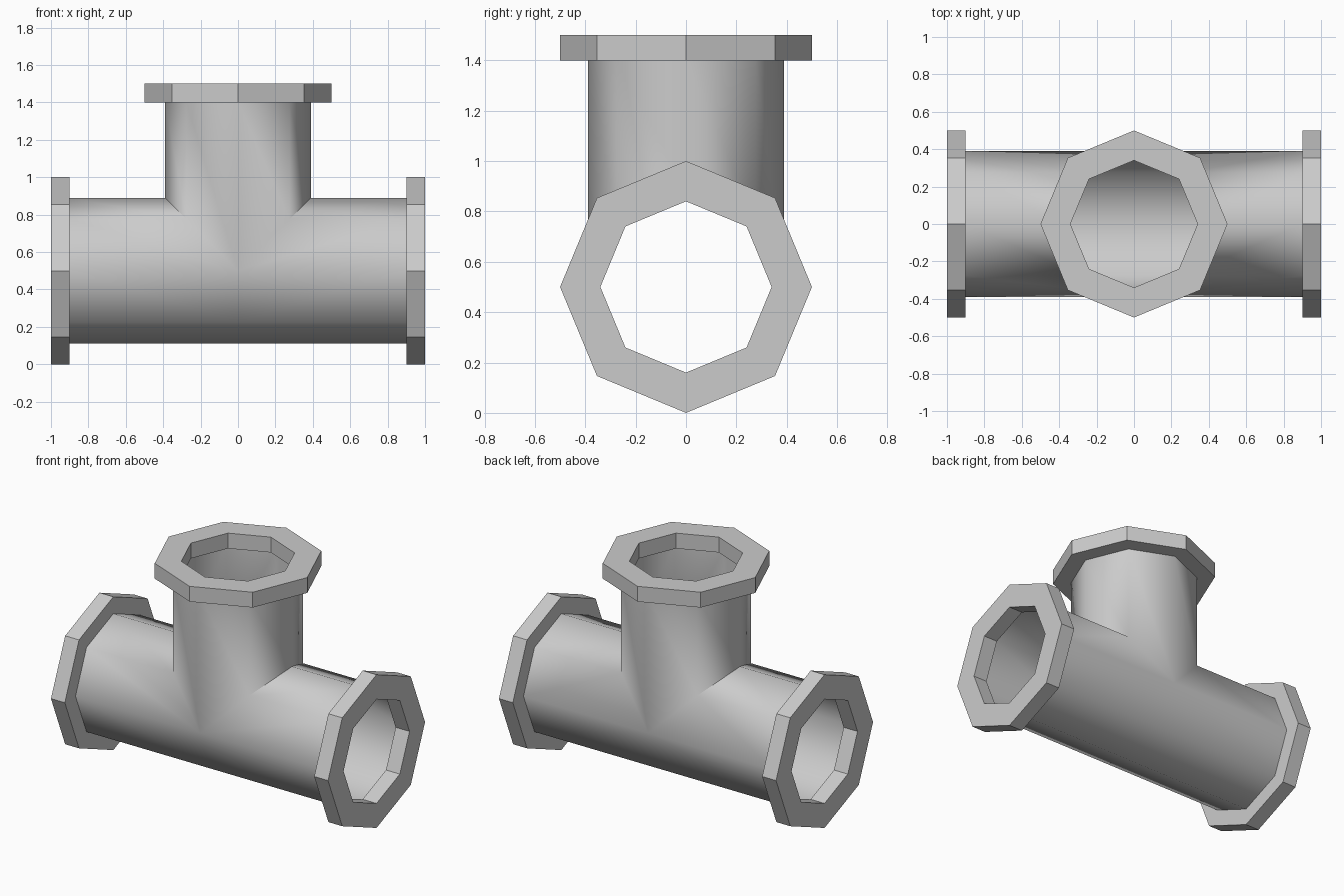
import bpy, bmesh
from math import sin, cos, pi, radians
from mathutils import Matrix, Vector

if "Cube" in bpy.data.objects:
    bpy.data.objects.remove(bpy.data.objects["Cube"])

N, R, CZ = 8, 0.39, 0.5           # sides, pipe radius, axis height
OCT = [(cos(2 * pi * i / N), sin(2 * pi * i / N)) for i in range(N)]


def finish(bm, name):
    bmesh.ops.remove_doubles(bm, verts=bm.verts, dist=1e-4)
    bmesh.ops.recalc_face_normals(bm, faces=bm.faces)
    me = bpy.data.meshes.new(name)
    bm.to_mesh(me)
    bm.free()
    ob = bpy.data.objects.new(name, me)
    bpy.context.collection.objects.link(ob)
    return ob


def bridge(bm, a, b, closed=True):
    n = len(a)
    va, vb = [bm.verts.new(p) for p in a], [bm.verts.new(p) for p in b]
    for i in range(n if closed else n - 1):
        j = (i + 1) % n
        bm.faces.new((va[i], va[j], vb[j], vb[i]))


# Mitred tee pipe: two horizontal arms and the upright branch
bm = bmesh.new()
for s in (-1, 1):
    end = [(s * 0.9, R * c, CZ + R * d) for c, d in OCT]
    seam = [(s * max(0, R * d), R * c, CZ + R * d) for c, d in OCT]
    bridge(bm, end, seam)
bridge(bm, [(R * c, R * d, 1.4) for c, d in OCT],
       [(R * c, R * d, CZ + abs(R * c)) for c, d in OCT])
pipe = finish(bm, "tee_pipe")
bpy.context.view_layer.objects.active = pipe
pipe.select_set(True)
bpy.ops.object.shade_smooth_by_angle(angle=radians(60))
pipe.select_set(False)


# Octagonal ring flange, built along z then turned to face its direction
def flange(name, direction):
    bm = bmesh.new()
    profile = [(0.5, 0.9), (0.5, 1.0), (0.34, 1.0), (0.34, 0.9)]
    for k in range(4):
        (r1, z1), (r2, z2) = profile[k], profile[(k + 1) % 4]
        bridge(bm, [(r1 * c, r1 * d, z1) for c, d in OCT],
               [(r2 * c, r2 * d, z2) for c, d in OCT])
    rot = Vector((0, 0, 1)).rotation_difference(Vector(direction)).to_matrix().to_4x4()
    bm.transform(Matrix.Translation((0, 0, CZ)) @ rot)
    return finish(bm, name)


flange("right_flange", (1, 0, 0))
flange("left_flange", (-1, 0, 0))
flange("top_flange", (0, 0, 1))
